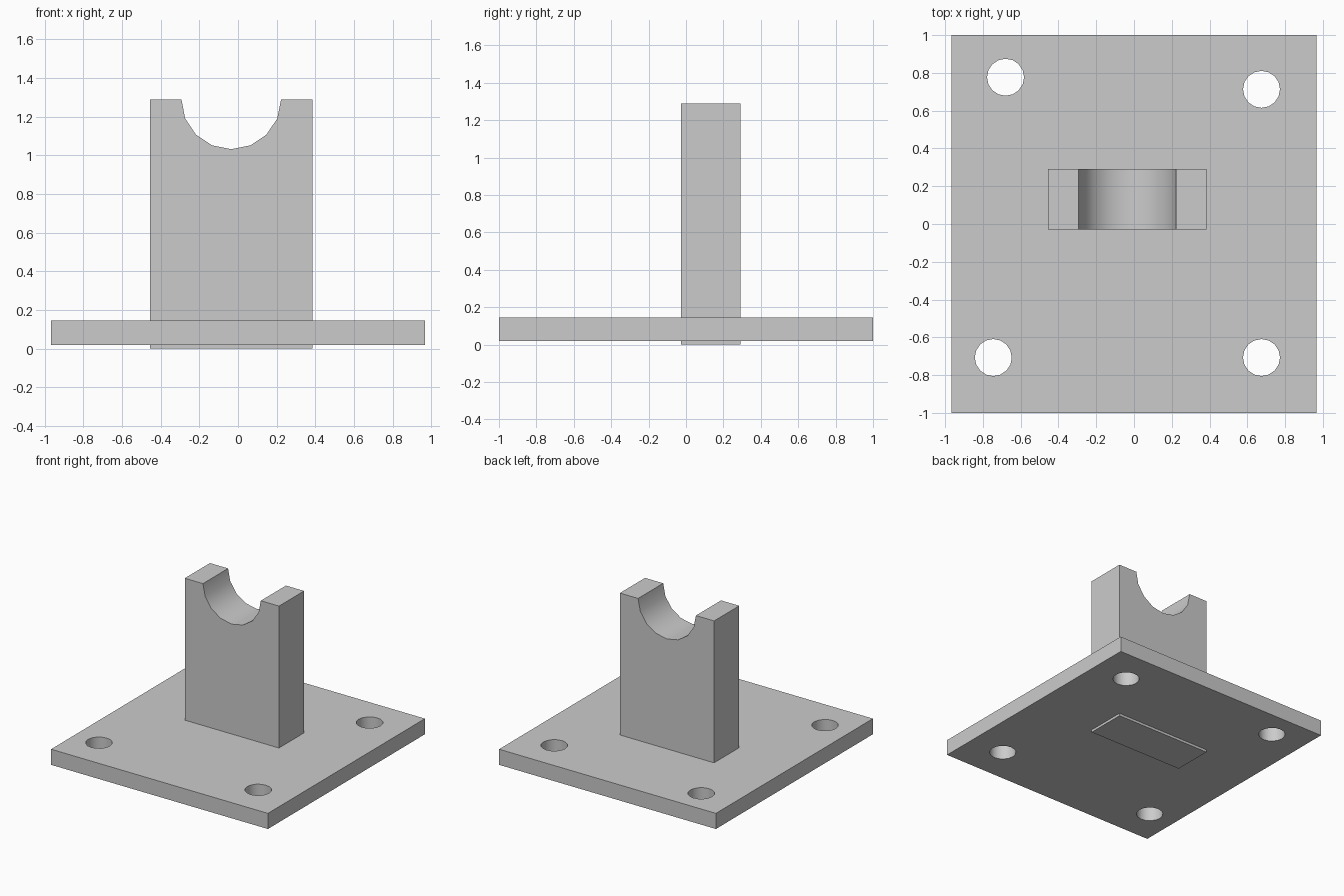
import bpy, bmesh, math
from mathutils import Vector

if "Cube" in bpy.data.objects:
    bpy.data.objects.remove(bpy.data.objects["Cube"], do_unlink=True)

grey = bpy.data.materials.new("light grey")
grey.use_nodes = True
grey.diffuse_color = (0.6, 0.6, 0.6, 1)
grey.node_tree.nodes["Principled BSDF"].inputs["Base Color"].default_value = (0.6, 0.6, 0.6, 1)


def extrude_outline(name, points, offset):
    """Solid made by sweeping a flat outline along an offset."""
    bm = bmesh.new()
    face = bm.faces.new([bm.verts.new(p) for p in points])
    swept = bmesh.ops.extrude_face_region(bm, geom=[face])["geom"]
    bmesh.ops.translate(bm, vec=Vector(offset),
                        verts=[g for g in swept if isinstance(g, bmesh.types.BMVert)])
    bmesh.ops.recalc_face_normals(bm, faces=bm.faces)
    mesh = bpy.data.meshes.new(name)
    bm.to_mesh(mesh)
    bm.free()
    mesh.materials.append(grey)
    obj = bpy.data.objects.new(name, mesh)
    bpy.context.collection.objects.link(obj)
    return obj


def smooth(obj):
    bpy.ops.object.select_all(action="DESELECT")
    obj.select_set(True)
    bpy.context.view_layer.objects.active = obj
    bpy.ops.object.shade_smooth_by_angle(angle=math.radians(35))


# Base plate
W, D, LOW, HIGH = 0.967, 1.0, 0.02, 0.146
plate = extrude_outline("base_plate",
                        [(-W, -D, LOW), (W, -D, LOW), (W, D, LOW), (-W, D, LOW)],
                        (0, 0, HIGH - LOW))

# Four bolt holes cut through the plate
SIDES, HOLE_R = 16, 0.098
for x, y in [(-0.68, 0.777), (0.675, 0.713), (-0.745, -0.707), (0.675, -0.707)]:
    ring = [(x + HOLE_R * math.cos(math.tau * i / SIDES),
             y + HOLE_R * math.sin(math.tau * i / SIDES), -0.1) for i in range(SIDES)]
    cutter = extrude_outline("hole_cutter", ring, (0, 0, 0.4))
    cutter.hide_render = True
    cut = plate.modifiers.new("bolt_hole", "BOOLEAN")
    cut.operation = "DIFFERENCE"
    cut.solver = "EXACT"
    cut.object = cutter
    bpy.context.view_layer.objects.active = plate
    bpy.ops.object.modifier_apply(modifier=cut.name)
    bpy.data.objects.remove(cutter, do_unlink=True)
smooth(plate)

# Upright post with a half-round cradle in its top, foot just below the plate
LEFT, RIGHT, FRONT, BACK, TOP = -0.455, 0.385, -0.028, 0.292, 1.29
CX, CRADLE_R = (LEFT + RIGHT) / 2, 0.258
outline = [(LEFT, FRONT, TOP), (LEFT, FRONT, 0), (RIGHT, FRONT, 0), (RIGHT, FRONT, TOP)]
outline += [(CX + CRADLE_R * math.cos(math.pi * i / 8), FRONT,
             TOP - CRADLE_R * math.sin(math.pi * i / 8)) for i in range(9)]
smooth(extrude_outline("cradle_post", outline, (0, BACK - FRONT, 0)))
